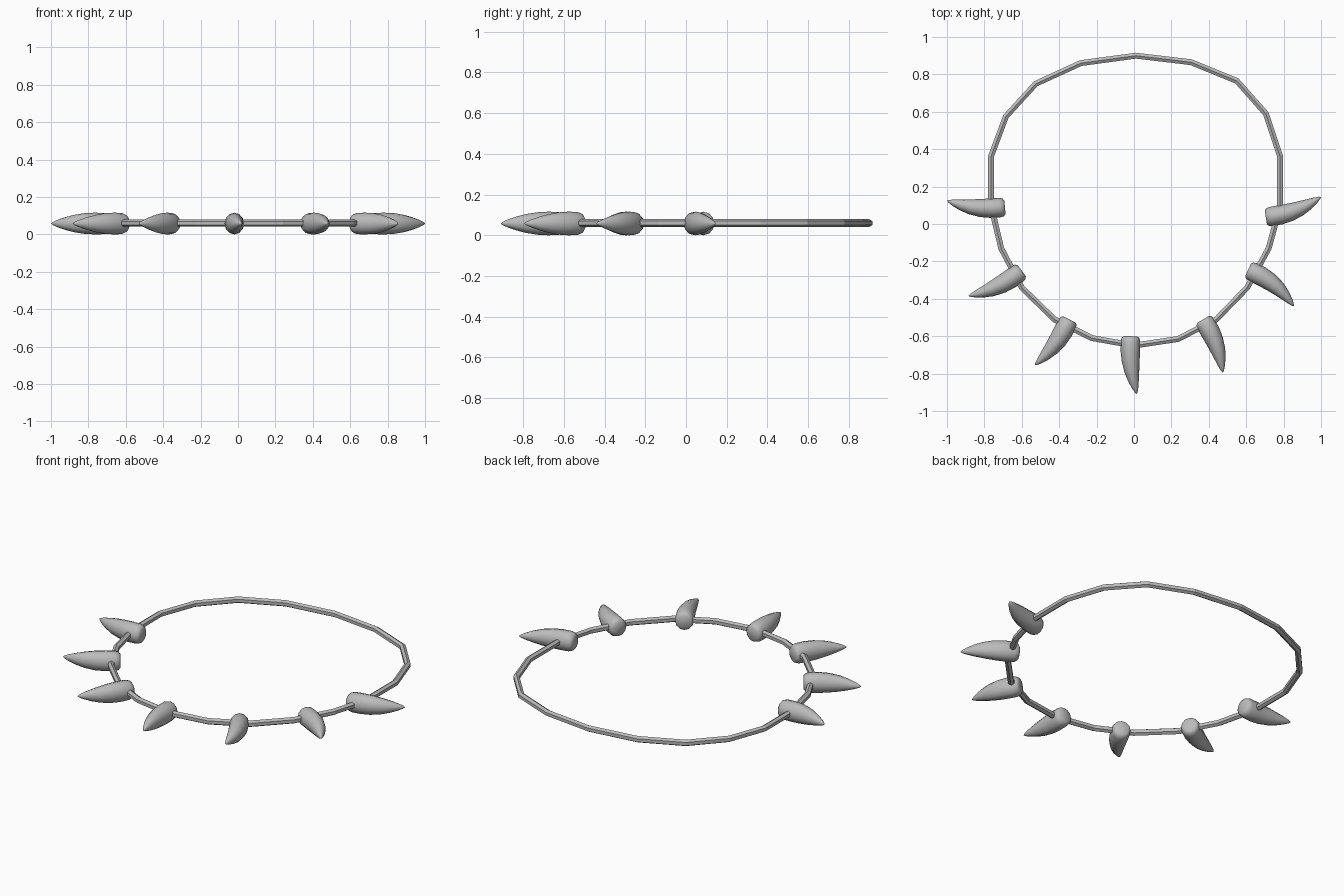
import bpy
import bmesh
from math import sin, cos, pi
from mathutils import Vector

cube = bpy.data.objects.get("Cube")
if cube:
    bpy.data.objects.remove(cube, do_unlink=True)

grey = bpy.data.materials.new("plain grey")
grey.use_nodes = True
grey.diffuse_color = (0.5, 0.5, 0.5, 1)
grey.node_tree.nodes["Principled BSDF"].inputs["Base Color"].default_value = (0.5, 0.5, 0.5, 1)

MID_Z = 0.058
UP = Vector((0, 0, 1))


def add_ring(bm, centre, side, width, height, count):
    """Elliptical cross-section spanned by a flat side vector and up."""
    return [bm.verts.new(centre + side * width * sin(2 * pi * i / count)
                         + UP * height * cos(2 * pi * i / count))
            for i in range(count)]


def bridge(bm, a, b, smooth):
    for i in range(len(a)):
        j = (i + 1) % len(a)
        bm.faces.new((a[i], a[j], b[j], b[i])).smooth = smooth


def finish(bm, name):
    bmesh.ops.recalc_face_normals(bm, faces=bm.faces)
    mesh = bpy.data.meshes.new(name)
    bm.to_mesh(mesh)
    bm.free()
    mesh.materials.append(grey)
    obj = bpy.data.objects.new(name, mesh)
    bpy.context.collection.objects.link(obj)
    return obj


# Faceted cord: six-sided section swept round a closed loop with mitred corners
CORD = [(0.01, 0.9), (0.305, 0.865), (0.55, 0.765), (0.705, 0.59), (0.78, 0.365),
        (0.78, 0.09), (0.72, -0.13), (0.605, -0.34), (0.44, -0.51), (0.235, -0.615),
        (0, -0.65), (-0.225, -0.61), (-0.425, -0.51), (-0.6, -0.34), (-0.71, -0.13),
        (-0.765, 0.1), (-0.765, 0.36), (-0.685, 0.575), (-0.525, 0.75), (-0.285, 0.86)]
path = [Vector((x, y, MID_Z + 0.002)) for x, y in CORD]
bm = bmesh.new()
rings = []
for i, p in enumerate(path):
    before = (p - path[i - 1]).normalized()
    after = (path[(i + 1) % len(path)] - p).normalized()
    along = (before + after).normalized()
    rings.append(add_ring(bm, p, along.cross(UP), 0.018 / along.dot(after), 0.019, 6))
for i, ring in enumerate(rings):
    bridge(bm, rings[i - 1], ring, False)
finish(bm, "cord")

# Tooth profile: position along the length, half width, half height
PROFILE = [(0, 0.036, 0.038), (0.03, 0.048, 0.05), (0.09, 0.052, 0.057),
           (0.25, 0.052, 0.058), (0.42, 0.048, 0.055), (0.6, 0.04, 0.046),
           (0.76, 0.029, 0.033), (0.89, 0.017, 0.019), (0.97, 0.007, 0.008)]


def tooth(name, base, tip, bend):
    """Curved fang from a rounded butt to a point; bend is the sideways bow."""
    start, end = Vector((*base, MID_Z)), Vector((*tip, MID_Z))
    span = end - start
    normal = UP.cross(span).normalized()

    def spine(t):
        return start + span * t + normal * bend * sin(pi * t)

    bm = bmesh.new()
    rings = []
    for t, width, height in PROFILE:
        along = (spine(t + 0.02) - spine(t - 0.02)).normalized()
        # Keep the butt square to the tooth
        rings.append(add_ring(bm, spine(t), UP.cross(along), width, height, 12))
    for a, b in zip(rings, rings[1:]):
        bridge(bm, a, b, True)
    bm.faces.new(rings[0]).smooth = True
    point = bm.verts.new(end)
    last = rings[-1]
    for i in range(len(last)):
        bm.faces.new((last[i - 1], last[i], point)).smooth = True
    obj = finish(bm, name)
    bpy.ops.object.select_all(action="DESELECT")
    obj.select_set(True)
    bpy.context.view_layer.objects.active = obj
    bpy.ops.object.shade_smooth_by_angle(angle=pi / 3)


# Seven teeth spread round the front of the cord
tooth("tooth_right_back", (-0.69, 0.09), (-1, 0.125), 0.02)
tooth("tooth_right_middle", (-0.6, -0.25), (-0.885, -0.385), 0.02)
tooth("tooth_right_front", (-0.345, -0.51), (-0.53, -0.755), 0.018)
tooth("tooth_centre", (-0.018, -0.6), (0.015, -0.91), -0.014)
tooth("tooth_left_front", (0.37, -0.51), (0.475, -0.795), 0.018)
tooth("tooth_left_middle", (0.61, -0.245), (0.855, -0.44), 0.024)
tooth("tooth_left_back", (0.705, 0.035), (1, 0.145), -0.02)
